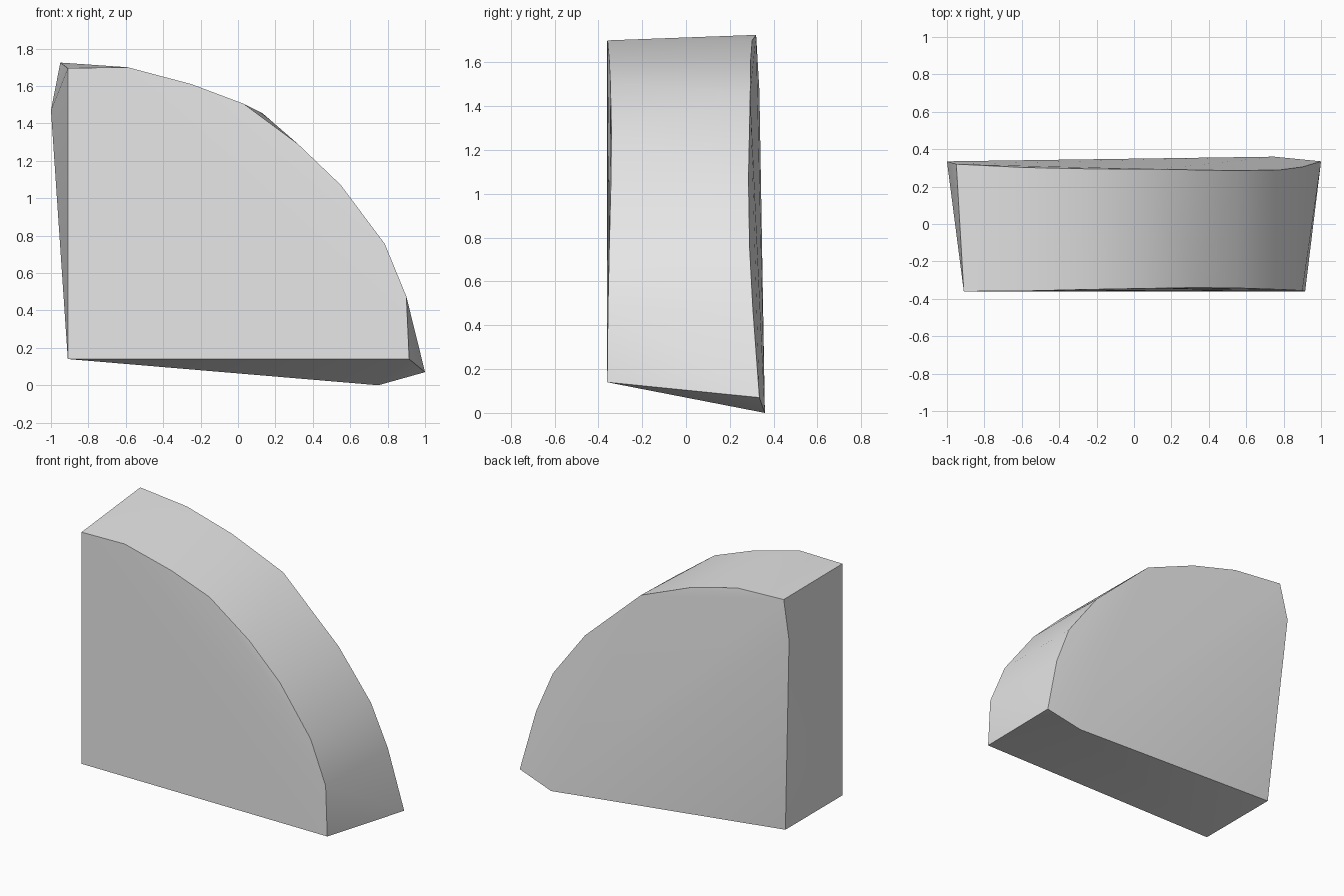
import bpy
import bmesh
from math import radians

default_cube = bpy.data.objects.get("Cube")
if default_cube:
    bpy.data.objects.remove(default_cube, do_unlink=True)


def make_material(name, color):
    material = bpy.data.materials.new(name)
    material.use_nodes = True
    material.diffuse_color = color
    shader = next(n for n in material.node_tree.nodes if n.type == "BSDF_PRINCIPLED")
    shader.inputs["Base Color"].default_value = color
    return material


def convex_solid(name, points, material):
    """Wrap the rim points of a solid with flat sides and a rounded edge."""
    bm = bmesh.new()
    for point in points:
        bm.verts.new(point)
    hull = bmesh.ops.convex_hull(bm, input=list(bm.verts))
    leftover = {g for g in hull["geom_interior"] if isinstance(g, bmesh.types.BMVert)}
    bmesh.ops.delete(bm, geom=list(leftover), context="VERTS")
    bmesh.ops.recalc_face_normals(bm, faces=list(bm.faces))
    mesh = bpy.data.meshes.new(name)
    bm.to_mesh(mesh)
    bm.free()
    mesh.materials.append(material)
    obj = bpy.data.objects.new(name, mesh)
    bpy.context.collection.objects.link(obj)
    return obj


# Rounded edge shared by both sides: x, z, front depth, back depth
shared_arc = [
    (-.59, 1.7, -.358, .302),
    (-.25, 1.61, -.35, .295),
    (.55, 1.07, -.342, .285),
    (.785, .755, -.35, .29),
    (.9, .475, -.356, .305),
]

# Front rim: square corner, arc ends and the middle of the arc
front_rim = [
    (-.91, -.36, .14), (.915, -.36, .14), (-.91, -.36, 1.695),
    (.03, -.345, 1.505), (.32, -.34, 1.29),
]

# Back rim: recessed corner, flared arc ends and one arc middle point
back_rim = [
    (-.91, .245, .14), (.75, .36, 0), (1, .335, .07),
    (-1, .335, 1.47), (-.95, .32, 1.725), (.13, .293, 1.455),
]

for x, z, front, back in shared_arc:
    front_rim.append((x, front, z))
    back_rim.append((x, back, z))

# Quarter-round wedge
grey = make_material("light grey", (.8, .8, .8, 1))
wedge = convex_solid("quarter_round_wedge", front_rim + back_rim, grey)

bpy.ops.object.select_all(action="DESELECT")
wedge.select_set(True)
bpy.context.view_layer.objects.active = wedge
bpy.ops.object.shade_smooth_by_angle(angle=radians(30))
